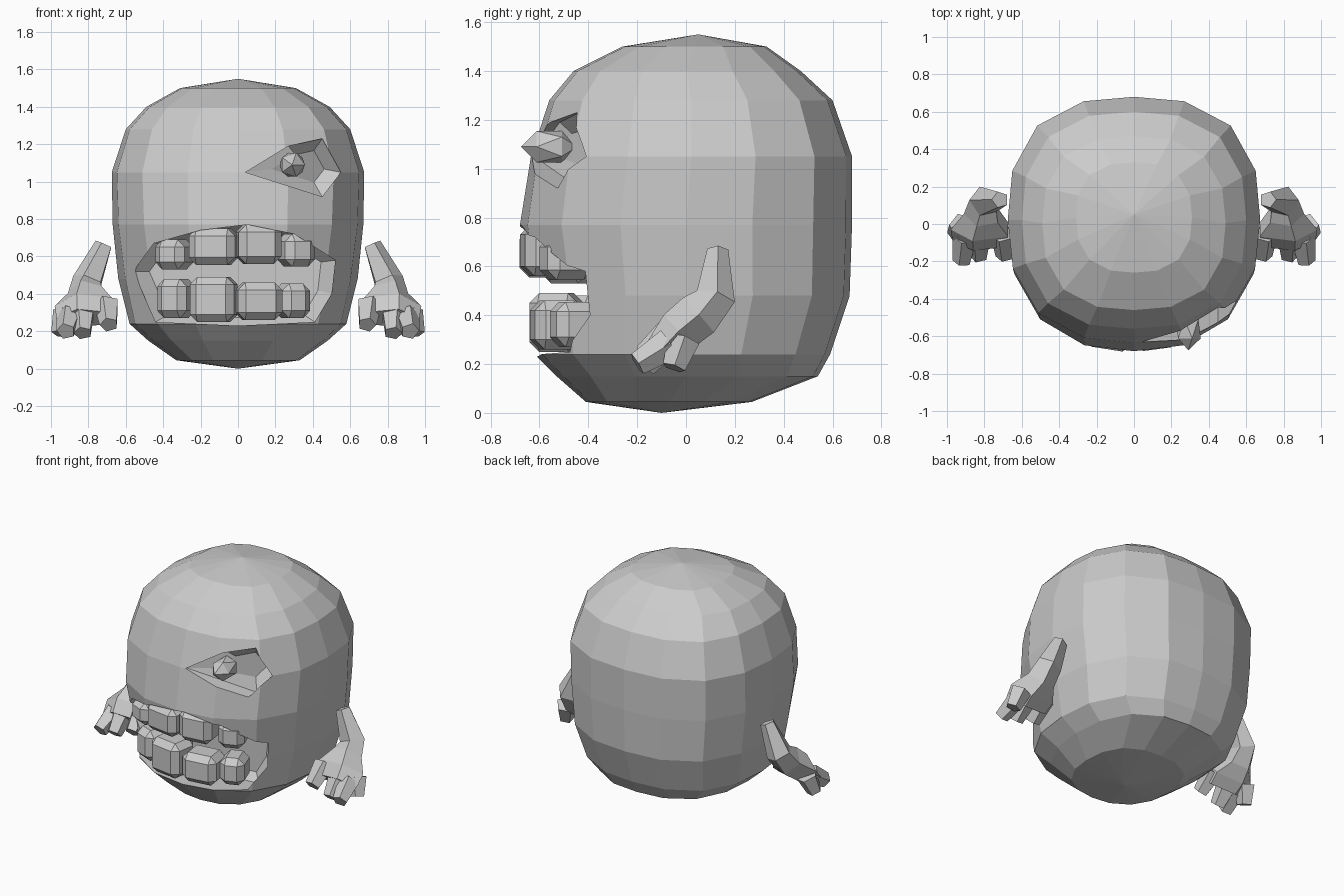
import bpy, bmesh, math
from mathutils import Vector, Matrix

if "Cube" in bpy.data.objects:
    bpy.data.objects.remove(bpy.data.objects["Cube"])


def finish(name, bm):
    bmesh.ops.recalc_face_normals(bm, faces=bm.faces)
    me = bpy.data.meshes.new(name)
    bm.to_mesh(me)
    bm.free()
    ob = bpy.data.objects.new(name, me)
    bpy.context.collection.objects.link(ob)
    return ob


def loft(name, rings, tip_a=None, tip_b=None):
    bm = bmesh.new()
    rows = [[bm.verts.new(p) for p in r] for r in rings]
    n = len(rows[0])
    for a, b in zip(rows, rows[1:]):
        for i in range(n):
            j = (i + 1) % n
            bm.faces.new((a[i], a[j], b[j], b[i]))
    for row, tip in ((rows[0], tip_a), (rows[-1], tip_b)):
        if tip is None:
            bm.faces.new(row)
        else:
            t = bm.verts.new(tip)
            for i in range(n):
                bm.faces.new((row[i], row[(i + 1) % n], t))
    return finish(name, bm)


# Body: rounded-square rings (z, half width, front y, back y, front squareness)
ROWS = [(.045, .33, -.41, .27, 2.3), (.15, .48, -.53, .54, 2.3), (.24, .58, -.62, .59, 2.3),
        (.48, .64, -.65, .67, 2.2), (.77, .67, -.68, .68, 2.4), (1.05, .675, -.635, .68, 2.5),
        (1.28, .60, -.56, .60, 2.6), (1.40, .49, -.46, .47, 2.6), (1.50, .31, -.26, .33, 2.6)]


def body_ring(z, hw, yf, yb, front, n=16):
    pts = []
    for i in range(n):
        a = 2 * math.pi * i / n
        c, s = math.cos(a), math.sin(a)
        e = front if s < -.01 else 2.6
        r = (abs(c) ** e + abs(s) ** e) ** (-1 / e)
        pts.append((hw * r * c, (yf + yb) / 2 + (yb - yf) / 2 * r * s, z))
    return pts


body = loft("body", [body_ring(*r) for r in ROWS], (0, -.1, 0), (0, .05, 1.55))


# Carve a recess from a front outline; levels are (y, scale)
def carve(name, outline, levels, slope=0):
    cx = sum(p[0] for p in outline) / len(outline)
    cz = sum(p[1] for p in outline) / len(outline)
    rings = [[(cx + (x - cx) * s, y + slope * (x - cx) * (y > -.9), cz + (z - cz) * s)
              for x, z in outline] for y, s in levels]
    cutter = loft(name, rings)
    cutter.hide_render = True
    mod = body.modifiers.new(name, 'BOOLEAN')
    mod.operation = 'DIFFERENCE'
    mod.solver = 'EXACT'
    mod.object = cutter
    bpy.context.view_layer.objects.active = body
    bpy.ops.object.modifier_apply(modifier=name)
    bpy.data.objects.remove(cutter)


carve("mouth_cutter", [(-.56, .52), (-.45, .67), (-.2, .74), (.05, .77), (.3, .72),
                       (.52, .58), (.50, .40), (.41, .25), (0, .23), (-.44, .25)],
      [(-1, 1), (-.36, 1), (-.30, .85)])
carve("eye_cutter", [(.04, 1.05), (.27, 1.19), (.45, 1.23), (.55, 1.05), (.45, .92)],
      [(-1, 1), (-.48, 1), (-.43, .55)], .45)

# Pupil: faceted gem
bm = bmesh.new()
bmesh.ops.create_icosphere(bm, subdivisions=1, radius=1)
bm.transform(Matrix.Translation((.29, -.56, 1.09)) @ Matrix.Diagonal((.075, .115, .075, 1))
             @ Matrix.Rotation(math.pi / 2, 4, 'X'))
finish("pupil", bm)


# Teeth: chunky blocks with chamfered edges
def tooth(name, x, z0, z1, w, y, turn):
    bm = bmesh.new()
    bmesh.ops.create_cube(bm, size=1)
    bm.transform(Matrix.Translation((x, y + .1, (z0 + z1) / 2))
                 @ Matrix.Rotation(turn, 4, 'Z') @ Matrix.Diagonal((w, .2, z1 - z0, 1)))
    bmesh.ops.bevel(bm, geom=bm.edges[:], offset=.04, segments=1, affect='EDGES')
    finish(name, bm)


UPPER = [(-.34, .53, .69, .17, -.58), (-.13, .555, .75, .25, -.67),
         (.11, .56, .77, .23, -.67), (.31, .545, .72, .17, -.59)]
LOWER = [(-.33, .27, .48, .17, -.54), (-.13, .25, .49, .24, -.63),
         (.11, .26, .46, .24, -.63), (.29, .27, .455, .16, -.55)]
for label, row in (("upper", UPPER), ("lower", LOWER)):
    for i, t in enumerate(row):
        tooth(f"{label}_tooth_{i + 1}", *t, t[0] * 1.2)


# Arms: tapering five-sided tubes (point, width, thickness), mirrored
def tube(name, path, side, n=5):
    rings = []
    for i, (p, a, b) in enumerate(path):
        t = (Vector(path[min(i + 1, len(path) - 1)][0])
             - Vector(path[max(i - 1, 0)][0])).normalized()
        u = (Vector((1, 0, 0)) - t * t.x).normalized()
        v = t.cross(u)
        ring = [Vector(p) + u * a * math.cos(k * 2 * math.pi / n)
                + v * b * math.sin(k * 2 * math.pi / n) for k in range(n)]
        rings.append([(q.x * side, q.y, q.z) for q in ring])
    loft(name, rings)


ARM = [((.715, .13, .665), .05, .045), ((.80, .12, .47), .085, .085),
       ((.81, .05, .40), .10, .10), ((.81, -.03, .335), .17, .095),
       ((.81, -.09, .27), .16, .075)]
FINGERS = [((.70, -.05, .34), (.69, -.17, .235)), ((.83, -.08, .29), (.83, -.17, .19)),
           ((.90, -.07, .28), (.92, -.20, .20)), ((.92, -.01, .30), (.95, -.05, .185))]
for side, word in ((1, "right"), (-1, "left")):
    tube(f"{word}_arm", ARM, side)
    for i, (a, b) in enumerate(FINGERS):
        tube(f"{word}_finger_{i + 1}", [(a, .07, .07), (b, .05, .05)], side)
